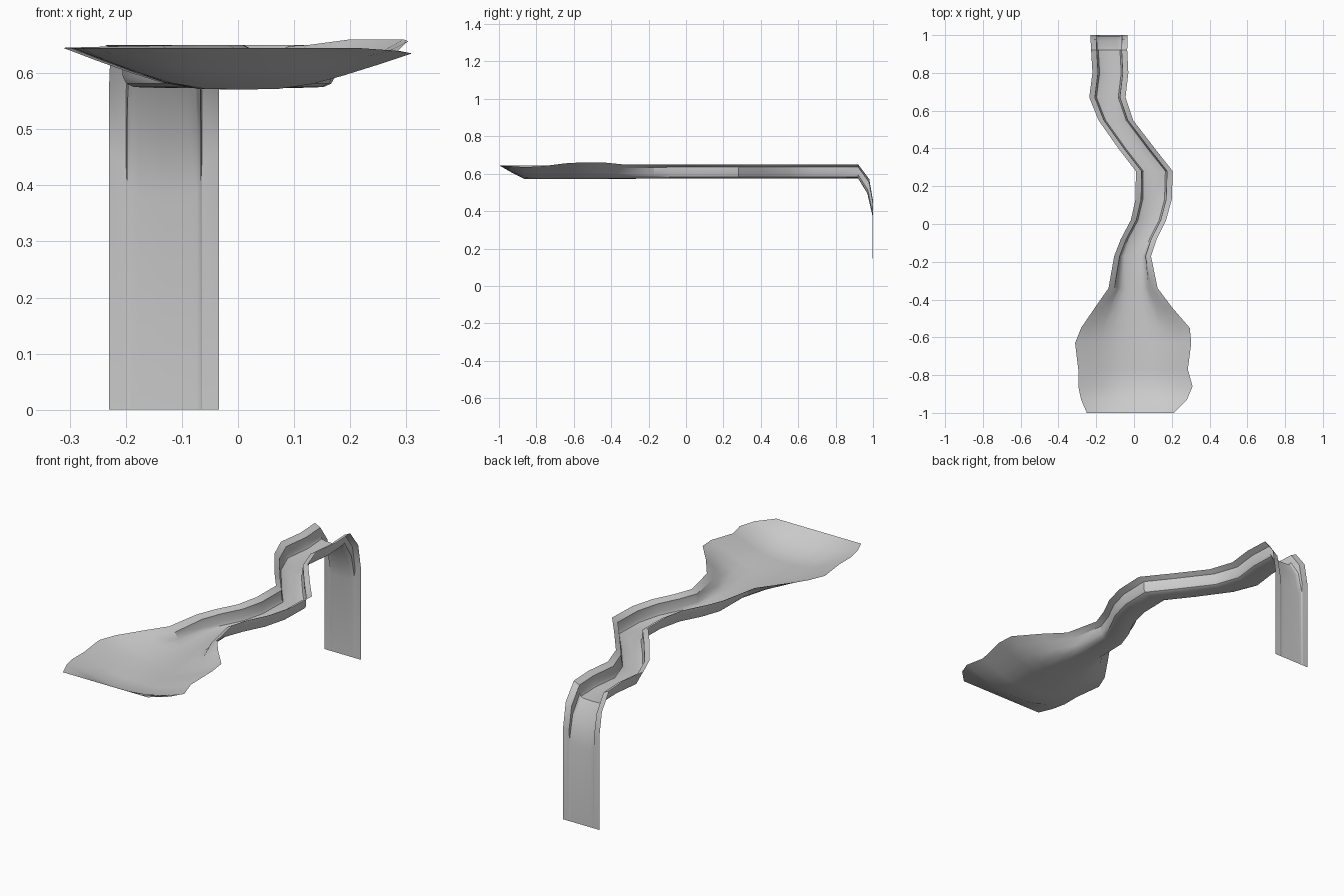
import bpy, bmesh, math

# Half cross-sections from rim to centre: (fraction of width, fraction of depth)
CHANNEL = [(0, 0), (.155, .2), (.165, .76), (.2, .92), (.27, 1), (.5, 1.02)]
POND = [(0, 0), (.10, .32), (.2, .62), (.29, .86), (.39, 1), (.5, 1.02)]

# Stations along the bed:
# y, left x, right x, left rim z, right rim z, floor z, pond blend
BED = [
    (-1.00, -.25, .21, .645, .645, .645, 1),
    (-.93, -.28, .28, .645, .640, .606, 1),
    (-.86, -.295, .31, .645, .635, .572, 1),
    (-.77, -.295, .285, .645, .640, .572, 1),
    (-.63, -.312, .303, .645, .657, .572, 1),
    (-.55, -.28, .295, .646, .660, .572, 1),
    (-.44, -.205, .20, .648, .660, .573, .9),
    (-.34, -.135, .125, .649, .650, .574, .65),
    (-.17, -.105, .09, .65, .648, .575, .1),
    (-.08, -.07, .12, .65, .65, .575, 0),
    (.02, -.017, .17, .65, .65, .575, 0),
    (.13, .008, .20, .65, .65, .575, 0),
    (.28, .01, .205, .65, .65, .575, 0),
    (.40, -.083, .11, .65, .65, .575, 0),
    (.55, -.188, -.005, .65, .65, .575, 0),
    (.67, -.237, -.045, .65, .65, .575, 0),
    (.80, -.22, -.03, .65, .65, .575, 0),
    (.92, -.227, -.036, .65, .65, .577, 0),
]
# Waterfall stations: rim y, floor y, rim z, floor z
FALL = [(.98, .97, .57, .495), (1, .996, .455, .38), (1, 1, 0, 0)]


def section(y, xl, xr, zl, zr, zf, w, y_floor=None):
    """Full cross-section, blended between channel and pond shapes."""
    y_floor = y if y_floor is None else y_floor
    half = [(a[0] + (b[0] - a[0]) * w, a[1] + (b[1] - a[1]) * w)
            for a, b in zip(CHANNEL, POND)]
    full = [(t, d, zl) for t, d in half]
    full += [(1 - t, d, zr) for t, d in reversed(half[:-1])]
    return [(xl + (xr - xl) * t, y + (y_floor - y) * min(d, 1),
             z + (zf - z) * min(d, 1 if zf < .1 else d)) for t, d, z in full]


rows = [section(*s) for s in BED]
rows += [section(y, -.23, -.034, z, z, zf, 0, yf) for y, yf, z, zf in FALL]

# Open sheet: pond, winding channel and waterfall
bm = bmesh.new()
grid = [[bm.verts.new(p) for p in row] for row in rows]
for a, b in zip(grid, grid[1:]):
    for i in range(len(a) - 1):
        bm.faces.new((a[i], a[i + 1], b[i + 1], b[i]))
mesh = bpy.data.meshes.new("stream_and_waterfall")
bm.to_mesh(mesh)
bm.free()
stream = bpy.data.objects.new("stream_and_waterfall", mesh)
bpy.context.collection.objects.link(stream)
bpy.context.view_layer.objects.active = stream
stream.select_set(True)
bpy.ops.object.shade_smooth_by_angle(angle=math.radians(30))
